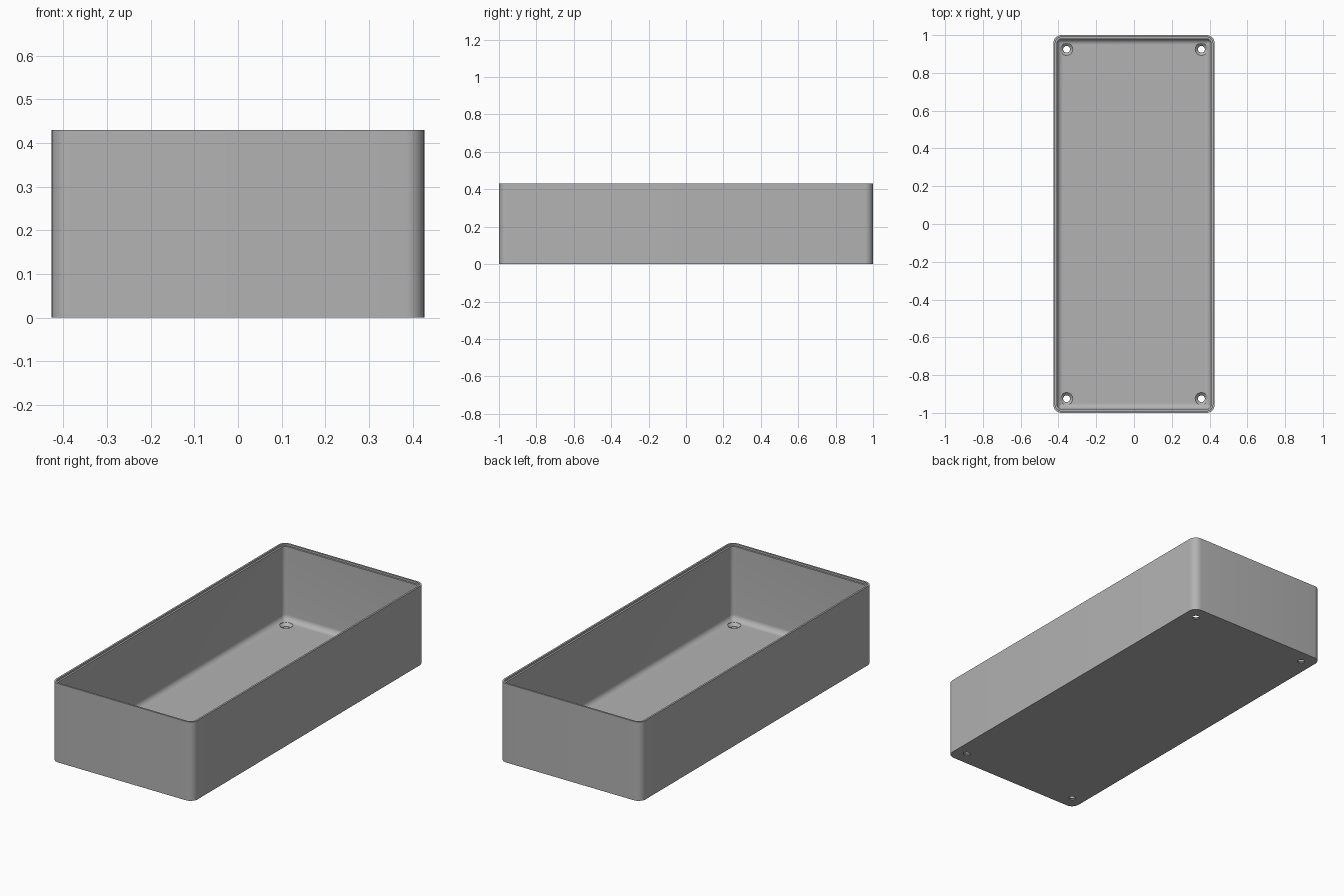
import bpy, bmesh, math

cube = bpy.data.objects.get("Cube")
if cube:
    bpy.data.objects.remove(cube, do_unlink=True)

HALF_X, HALF_Y, HEIGHT = 0.427, 1.0, 0.43
CORNER, WALL, FLOOR, FILLET = 0.043, 0.02, 0.02, 0.03
HOLE_X, HOLE_Y = 0.357, 0.925

grey = bpy.data.materials.new("plain_grey")
grey.use_nodes = True
colour = (0.45, 0.45, 0.45, 1)
grey.diffuse_color = colour
grey.node_tree.nodes["Principled BSDF"].inputs["Base Color"].default_value = colour


def rounded_ring(bm, inset, z, steps=8):
    """Loop of vertices around a rounded rectangle, shrunk by inset."""
    r = max(CORNER - inset, 0.004)
    cx, cy = HALF_X - inset - r, HALF_Y - inset - r
    ring = []
    for q, (sx, sy) in enumerate([(1, 1), (-1, 1), (-1, -1), (1, -1)]):
        for i in range(steps + 1):
            a = math.pi / 2 * (q + i / steps)
            ring.append(bm.verts.new((sx * cx + r * math.cos(a),
                                      sy * cy + r * math.sin(a), z)))
    return ring


def circle_ring(bm, radius, z, count=32):
    return [bm.verts.new((radius * math.cos(math.tau * i / count),
                          radius * math.sin(math.tau * i / count), z))
            for i in range(count)]


def loft(name, bm, rings):
    """Join the rings in order and cap both ends."""
    for a, b in zip(rings, rings[1:]):
        for i in range(len(a)):
            j = (i + 1) % len(a)
            bm.faces.new((a[i], a[j], b[j], b[i]))
    bm.faces.new(rings[0])
    bm.faces.new(rings[-1])
    bmesh.ops.recalc_face_normals(bm, faces=bm.faces)
    mesh = bpy.data.meshes.new(name)
    bm.to_mesh(mesh)
    bm.free()
    obj = bpy.data.objects.new(name, mesh)
    bpy.context.collection.objects.link(obj)
    mesh.materials.append(grey)
    return obj


# Open tray: outer wall, stepped rim, inner wall, rounded floor edge
bm = bmesh.new()
profile = [(0, 0), (0, HEIGHT), (WALL / 2, HEIGHT),
           (WALL / 2, HEIGHT - 0.01), (WALL, HEIGHT - 0.01)]
for i in range(9):
    a = math.pi / 2 * i / 8
    profile.append((WALL + FILLET * (1 - math.cos(a)),
                    FLOOR + FILLET * (1 - math.sin(a))))
tray = loft("tray", bm, [rounded_ring(bm, d, z) for d, z in profile])

# Countersunk screw holes in the four floor corners
cutters = []
for sx in (-1, 1):
    for sy in (-1, 1):
        bm = bmesh.new()
        rings = [circle_ring(bm, r, z) for r, z in
                 [(0.018, -0.02), (0.018, 0.006), (0.033, FLOOR), (0.033, 0.06)]]
        cutter = loft("hole_cutter", bm, rings)
        cutter.location = (sx * HOLE_X, sy * HOLE_Y, 0)
        cutter.hide_render = True
        cutters.append(cutter)
        mod = tray.modifiers.new("screw_hole", "BOOLEAN")
        mod.operation = "DIFFERENCE"
        mod.solver = "EXACT"
        mod.object = cutter

bpy.ops.object.select_all(action="DESELECT")
tray.select_set(True)
bpy.context.view_layer.objects.active = tray
for mod in list(tray.modifiers):
    bpy.ops.object.modifier_apply(modifier=mod.name)
for cutter in cutters:
    bpy.data.objects.remove(cutter, do_unlink=True)
bpy.ops.object.shade_smooth_by_angle(angle=math.radians(30))
